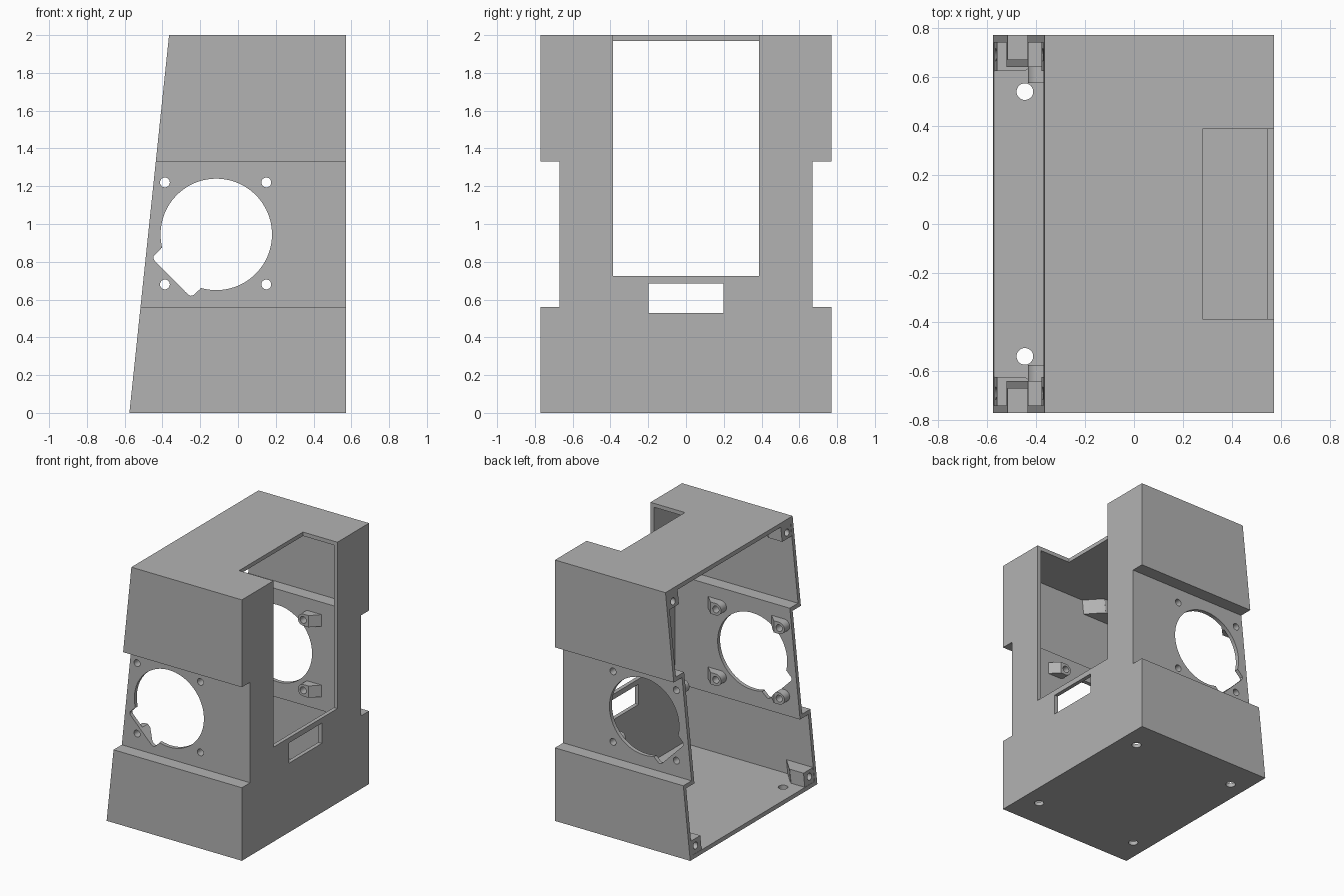
import bpy, bmesh, math

if "Cube" in bpy.data.objects:
    bpy.data.objects.remove(bpy.data.objects["Cube"])

grey = bpy.data.materials.new("plain grey")
grey.use_nodes = True
grey.diffuse_color = (0.45, 0.45, 0.45, 1)
grey.node_tree.nodes["Principled BSDF"].inputs["Base Color"].default_value = (0.45, 0.45, 0.45, 1)

T = 0.03                                  # wall thickness


def slant(z):
    """x of the sloping open side at height z"""
    return -0.575 + 0.105 * z


def prism(name, pts, place, a, b):
    """Closed prism: place(p, q, t) maps profile point and depth to xyz"""
    bm = bmesh.new()
    lo = [bm.verts.new(place(p, q, a)) for p, q in pts]
    hi = [bm.verts.new(place(p, q, b)) for p, q in pts]
    bm.faces.new(lo)
    bm.faces.new(hi)
    n = len(pts)
    for i in range(n):
        j = (i + 1) % n
        bm.faces.new((lo[i], lo[j], hi[j], hi[i]))
    bmesh.ops.recalc_face_normals(bm, faces=bm.faces)
    me = bpy.data.meshes.new(name)
    bm.to_mesh(me)
    bm.free()
    me.materials.append(grey)
    ob = bpy.data.objects.new(name, me)
    bpy.context.collection.objects.link(ob)
    return ob


def circle(cx, cy, r, n=32):
    return [(cx + r * math.cos(2 * math.pi * i / n), cy + r * math.sin(2 * math.pi * i / n))
            for i in range(n)]


def rect(a0, a1, b0, b1):
    return [(a0, b0), (a1, b0), (a1, b1), (a0, b1)]


def along_x(p, q, t):
    return (t, p, q)


def along_y(p, q, t):
    return (p, t, q)


def along_z(p, q, t):
    return (p, q, t)


def from_slant(p, q, t):                  # x measured from the sloping side
    return (slant(q) + t, p, q)


def cut(ob, cutters):
    bpy.context.view_layer.objects.active = ob
    for c in cutters:
        m = ob.modifiers.new("cut", 'BOOLEAN')
        m.operation = 'DIFFERENCE'
        m.solver = 'EXACT'
        m.object = c
        bpy.ops.object.modifier_apply(modifier=m.name)


def waisted(t):
    """Side profile with a recessed waist, inset by t"""
    w, n = 0.77 - t, 0.67 - t
    half = [(w, t), (w, 0.56 - t), (n, 0.56 - t), (n, 1.33 + t), (w, 1.33 + t), (w, 2 - t)]
    return half + [(-y, z) for y, z in reversed(half)]


# Outer body: depth 0 is the sloping side, depth 1 the flat right side
shell = prism("housing", waisted(0),
              lambda y, z, t: (slant(z) * (1 - t) + 0.572 * t, y, z), 0, 1)
cavity = prism("cavity_cutter", waisted(T),
               lambda y, z, t: ((slant(z) - 0.2) * (1 - t) + (0.572 - T) * t, y, z), 0, 1)

# Fan opening, cable notch and screw holes through front and back
fan = prism("fan_cutter", circle(-0.115, 0.945, 0.295, 96), along_y, -1, 1)
notch = prism("notch_cutter",
              [(-0.405, 0.873), (-0.447, 0.83), (-0.447, 0.815), (-0.44, 0.804), (-0.278, 0.64),
               (-0.262, 0.625), (-0.25, 0.62), (-0.238, 0.622), (-0.2, 0.656), (-0.115, 0.945)],
              along_y, -1, 1)
screws = [(x, z) for x in (-0.387, 0.15) for z in (0.68, 1.22)]
screw_cut = [prism("screw_cutter", circle(x, z, 0.026), along_y, -1, 1) for x, z in screws]

# Windows in the right side and foot holes in the floor
window = prism("window_cutter", rect(-0.387, 0.387, 0.725, 2.2), along_x, 0.28, 0.8)
slot = prism("slot_cutter", rect(-0.198, 0.198, 0.53, 0.685), along_x, 0.5, 0.8)
feet = [prism("foot_cutter", circle(x, y, 0.034), along_z, -0.1, 0.1)
        for x in (-0.445, 0.43) for y in (-0.54, 0.54)]
cut(shell, [cavity, fan, notch, window, slot] + screw_cut + feet)
parts = [shell]
helpers = [cavity, fan, notch, window, slot] + screw_cut + feet

# Fan screw bosses: rounded end, wedge running back into the wall
R = 0.045
arc = [(R * math.cos(a), R * math.sin(a))
       for a in [math.pi / 2 + math.pi * i / 12 for i in range(13)]]
for s, side in ((-1, "front"), (1, "back")):
    for i, (x, z) in enumerate(screws):
        outline = [(x + p, z + q) for p, q in arc] + [(x + R, z - R), (x + R, z + R)]
        boss = prism(f"{side}_fan_boss_{i + 1}", outline, along_y, s * 0.575, s * 0.645)
        wedge = prism(f"{side}_fan_boss_wedge_{i + 1}",
                      [(x + R, s * 0.575), (x + 0.11, s * 0.64), (x + 0.11, s * 0.645), (x + R, s * 0.645)],
                      along_z, z - R, z + R)
        cut(boss, [fan, notch, screw_cut[i]])
        cut(wedge, [fan, notch])
        parts += [boss, wedge]

    # Corner lid bosses flush with the sloping opening
    for level, z0, z1, zh in (("lower", 0.025, 0.135, 0.085), ("upper", 1.86, 1.975, 1.905)):
        lid = prism(f"{side}_{level}_lid_boss",
                    [(0.0, s * 0.745), (0.0, s * 0.625), (0.115, s * 0.625),
                     (0.13, s * 0.635), (0.23, s * 0.745)],
                    lambda p, q, t: (slant(t) + p + 0.002, q, t), z0, z1)
        hole = prism("lid_hole_cutter", circle(s * 0.69, zh, 0.026, 24), from_slant, -0.1, 0.11)
        cut(lid, [hole])
        helpers.append(hole)
        parts.append(lid)

for h in helpers:
    bpy.data.objects.remove(h)

# Smooth the round holes, keep the edges crisp
bpy.ops.object.select_all(action='DESELECT')
for p in parts:
    p.select_set(True)
bpy.context.view_layer.objects.active = shell
bpy.ops.object.shade_smooth_by_angle(angle=math.radians(30))
